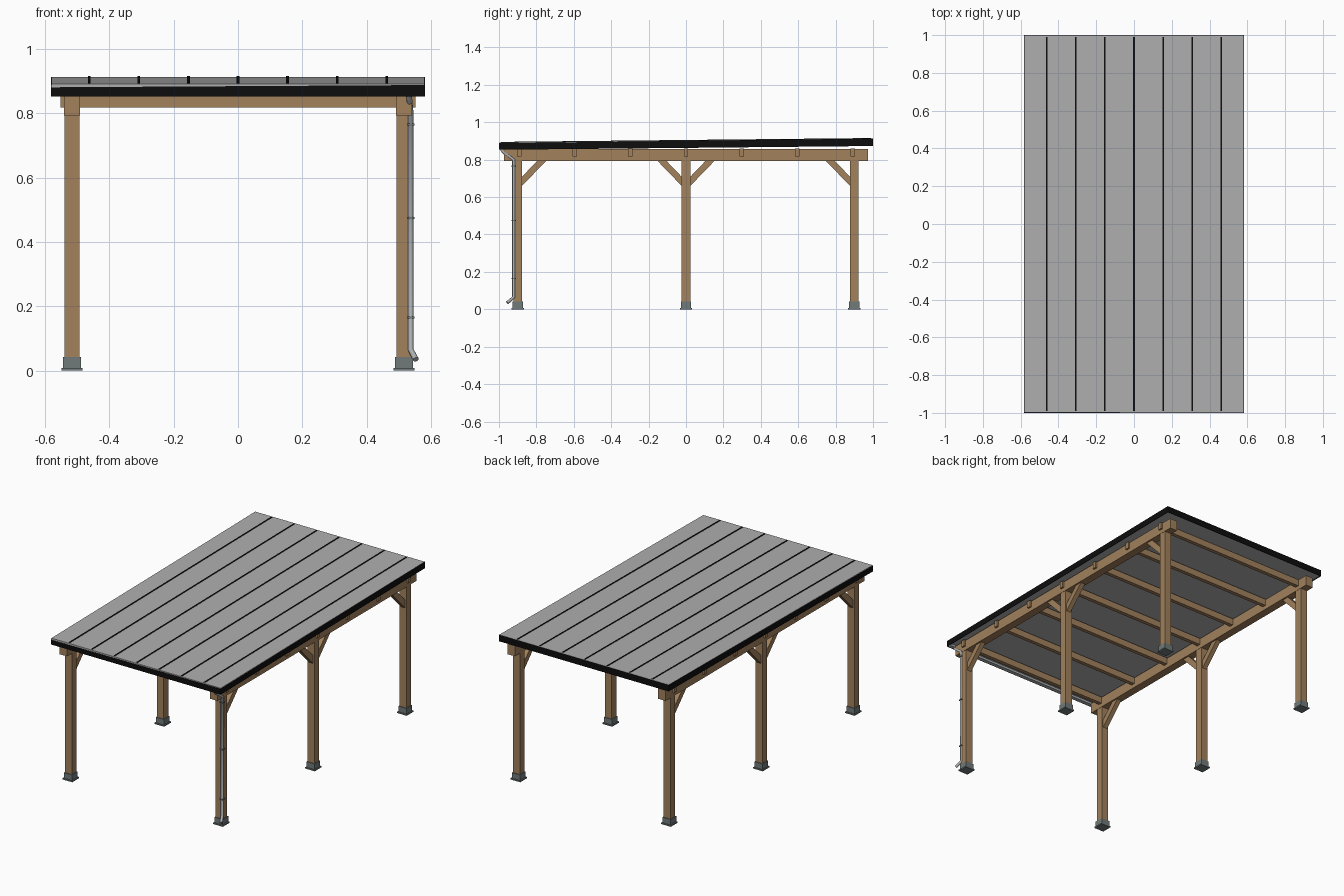
import bpy, bmesh
from mathutils import Vector

old = bpy.data.objects.get("Cube")
if old:
    bpy.data.objects.remove(old)


def material(name, r, g, b):
    m = bpy.data.materials.new(name)
    m.use_nodes = True
    m.diffuse_color = (r, g, b, 1)
    m.node_tree.nodes["Principled BSDF"].inputs["Base Color"].default_value = (r, g, b, 1)
    return m


WOOD = material("timber brown", 0.36, 0.22, 0.107)
SHEET = material("roof grey", 0.43, 0.43, 0.43)
BLACK = material("trim black", 0.004, 0.004, 0.004)
STEEL = material("post shoe grey", 0.165, 0.195, 0.195)
PIPE = material("gutter light grey", 0.42, 0.44, 0.45)


def finish(name, bm, mat):
    bmesh.ops.recalc_face_normals(bm, faces=bm.faces)
    me = bpy.data.meshes.new(name)
    bm.to_mesh(me)
    bm.free()
    me.materials.append(mat)
    ob = bpy.data.objects.new(name, me)
    bpy.context.collection.objects.link(ob)
    return ob


def prism(name, profile, offset, mat):
    """Extrude a flat outline along an offset."""
    bm = bmesh.new()
    face = bm.faces.new([bm.verts.new(p) for p in profile])
    res = bmesh.ops.extrude_face_region(bm, geom=[face])
    verts = [v for v in res["geom"] if isinstance(v, bmesh.types.BMVert)]
    bmesh.ops.translate(bm, verts=verts, vec=Vector(offset))
    return finish(name, bm, mat)


def box(name, x, y, z, mat):
    outline = [(x[0], y[0], z[0]), (x[1], y[0], z[0]), (x[1], y[1], z[0]), (x[0], y[1], z[0])]
    return prism(name, outline, (0, 0, z[1] - z[0]), mat)


def sloped(name, x, y, bottom, top, mat):
    """Bar running in y whose bottom and top heights change from front to back."""
    outline = [(x[0], y[0], bottom[0]), (x[0], y[1], bottom[1]),
               (x[0], y[1], top[1]), (x[0], y[0], top[0])]
    return prism(name, outline, (x[1] - x[0], 0, 0), mat)


def tube(name, points, radius, mat):
    cu = bpy.data.curves.new(name, "CURVE")
    cu.dimensions = "3D"
    cu.bevel_depth = radius
    cu.bevel_resolution = 2
    cu.use_fill_caps = True
    sp = cu.splines.new("POLY")
    sp.points.add(len(points) - 1)
    for p, co in zip(sp.points, points):
        p.co = (*co, 1)
    cu.materials.append(mat)
    ob = bpy.data.objects.new(name, cu)
    bpy.context.collection.objects.link(ob)


PX, HALF = 0.516, 0.0235
BEAM_LOW, BEAM_TOP = 0.793, 0.857

# Posts with steel shoes, braces and long beams on each side
for side, s in (("left", 1), ("right", -1)):
    cx = s * PX
    for row, y, braces in (("front", -0.9, (1,)), ("middle", 0, (-1, 1)), ("back", 0.9, (-1,))):
        tag = f"{row}_{side}"
        box(f"post_{tag}", (cx - HALF, cx + HALF), (y - HALF, y + HALF), (0.01, BEAM_LOW), WOOD)
        box(f"shoe_{tag}", (cx - 0.028, cx + 0.028), (y - 0.028, y + 0.028), (0.008, 0.042), STEEL)
        box(f"shoe_plate_{tag}", (cx - 0.033, cx + 0.033), (y - 0.033, y + 0.033), (0, 0.008), STEEL)
        for d in braces:
            outline = [(cx - 0.015, y + d * a, z) for a, z in
                       ((HALF, 0.66), (0.152, BEAM_LOW), (0.104, BEAM_LOW), (HALF, 0.709))]
            prism(f"brace_{tag}", outline, (0.03, 0, 0), WOOD)
    box(f"long_beam_{side}", (cx - 0.025, cx + 0.025), (-0.973, 0.973), (BEAM_LOW, BEAM_TOP), WOOD)

# Rafters across the beams
for i in range(7):
    y = (i - 3) * 0.297
    box(f"rafter_{i + 1}", (-0.552, 0.552), (y - 0.012, y + 0.012), (0.818, 0.859), WOOD)

# Sloped roof panel with standing seams
sloped("roof_panel", (-0.58, 0.58), (-0.998, 0.998), (0.866, 0.878), (0.892, 0.913), SHEET)
for i in range(7):
    x = (i - 3) * 0.154
    sloped(f"roof_seam_{i + 1}", (x - 0.004, x + 0.004), (-0.99, 0.99),
           (0.89, 0.911), (0.895, 0.9155), BLACK)

# Black edge trim: sides, back and the tapering front board
for side, x in (("left", 0.5795), ("right", -0.5815)):
    sloped(f"side_trim_{side}", (x, x + 0.002), (-1, 1), (0.853, 0.873), (0.888, 0.9125), BLACK)
box("back_trim", (-0.58, 0.58), (0.998, 1), (0.873, 0.912), BLACK)
prism("front_trim", [(-0.58, -1, 0.853), (0.58, -1, 0.853), (0.58, -1, 0.888), (-0.58, -1, 0.881)],
      (0, 0.003, 0), BLACK)

# Gutter behind the front board, and the downpipe on the front left post
box("gutter", (-0.57, 0.57), (-0.997, -0.975), (0.853, 0.868), PIPE)
tube("downpipe", [(0.532, -0.986, 0.856), (0.533, -0.975, 0.84), (0.537, -0.921, 0.8),
                  (0.537, -0.921, 0.065), (0.553, -0.955, 0.035)], 0.009, PIPE)
for i, z in enumerate((0.165, 0.475, 0.765)):
    box(f"pipe_clip_{i + 1}", (0.526, 0.548), (-0.932, -0.91), (z - 0.003, z + 0.003), STEEL)
